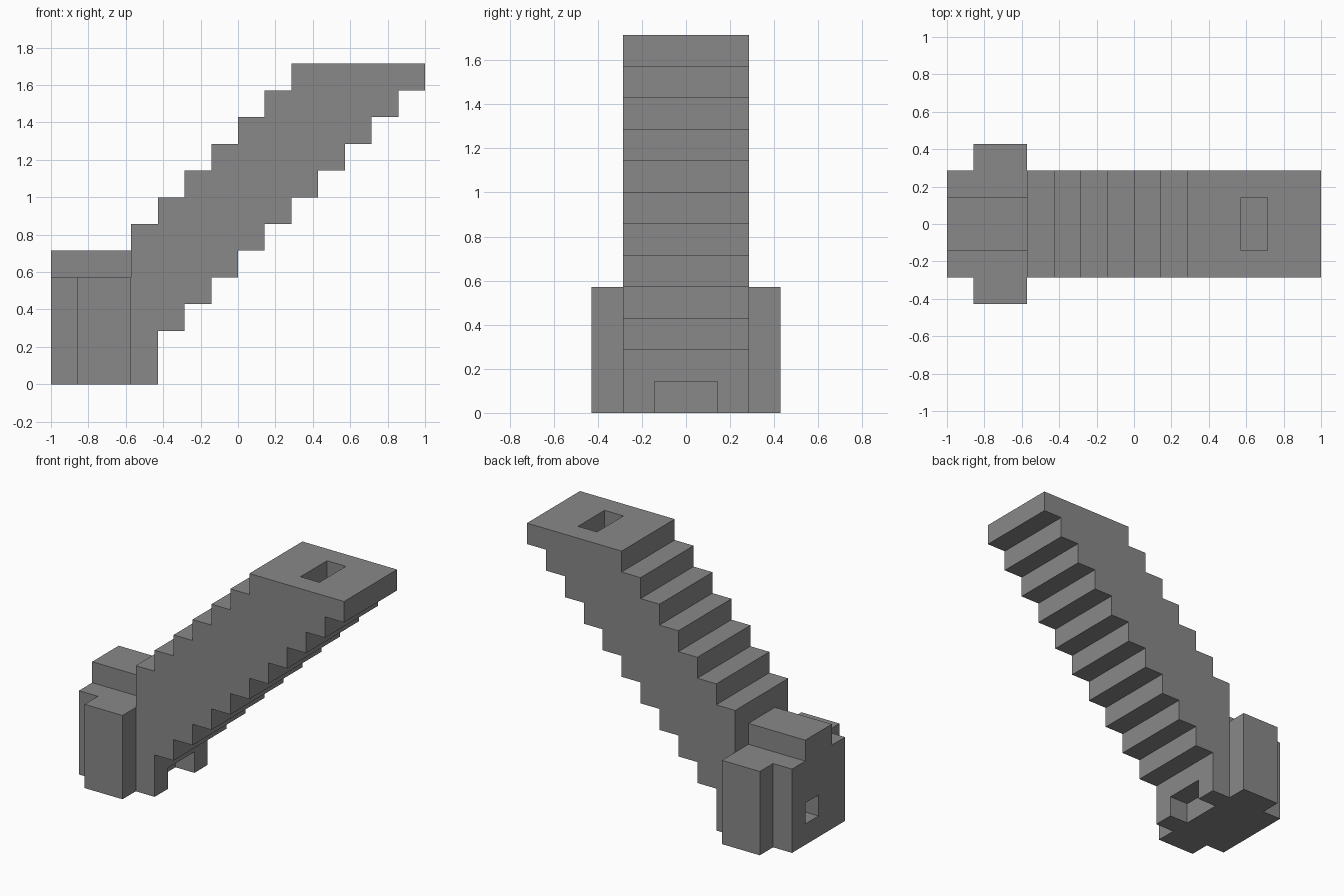
import bpy
import bmesh

U = 1 / 7  # size of one block

cube = bpy.data.objects.get("Cube")
if cube:
    bpy.data.objects.remove(cube, do_unlink=True)

grey = bpy.data.materials.new("stone_grey")
grey.use_nodes = True
colour = (0.25, 0.25, 0.25, 1)
grey.diffuse_color = colour
grey.node_tree.nodes["Principled BSDF"].inputs["Base Color"].default_value = colour


def prism(name, profile, y0, y1):
    """Extrude an x-z outline, measured in blocks, from y0 to y1."""
    bm = bmesh.new()
    face = bm.faces.new([bm.verts.new((x * U, y0 * U, z * U)) for x, z in profile])
    side = bmesh.ops.extrude_face_region(bm, geom=[face])["geom"]
    moved = [v for v in side if isinstance(v, bmesh.types.BMVert)]
    bmesh.ops.translate(bm, verts=moved, vec=(0, (y1 - y0) * U, 0))
    bmesh.ops.recalc_face_normals(bm, faces=bm.faces)
    mesh = bpy.data.meshes.new(name)
    bm.to_mesh(mesh)
    bm.free()
    mesh.materials.append(grey)
    obj = bpy.data.objects.new(name, mesh)
    bpy.context.collection.objects.link(obj)
    return obj


def box(name, x0, x1, y0, y1, z0, z1):
    return prism(name, [(x0, z0), (x1, z0), (x1, z1), (x0, z1)], y0, y1)


def cut(target, *size):
    cutter = box("cutter", *size)
    cutter.hide_render = True
    mod = target.modifiers.new("cut", "BOOLEAN")
    mod.operation = "DIFFERENCE"
    mod.solver = "EXACT"
    mod.object = cutter
    bpy.context.view_layer.objects.active = target
    bpy.ops.object.modifier_apply(modifier=mod.name)
    bpy.data.objects.remove(cutter, do_unlink=True)


# Stepped arm: underside climbs to the tip, top side steps back down to the foot
outline = [(-7, 0), (-3, 0)]
for i in range(10):
    outline += [(i - 3, i + 2), (i - 2, i + 2)]
outline += [(7, 12), (2, 12)]
for i in range(6):
    outline += [(2 - i, 11 - i), (1 - i, 11 - i)]
outline += [(-4, 4), (-7, 4)]
arm = prism("stepped_arm", outline, -2, 2)

# Socket in the top, notch under the foot, small hole in the end
cut(arm, 4, 5, -1, 1, 11, 13)
cut(arm, -4, -2, -1, 1, -1, 1)
cut(arm, -8, -6, 0, 1, 1, 2)

# Raised ridge and side blocks on the foot
box("foot_ridge", -7, -4, -1, 1, 4, 5)
box("right_side_block", -6, -4, -3, -2, 0, 4)
box("left_side_block", -6, -4, 2, 3, 0, 4)
